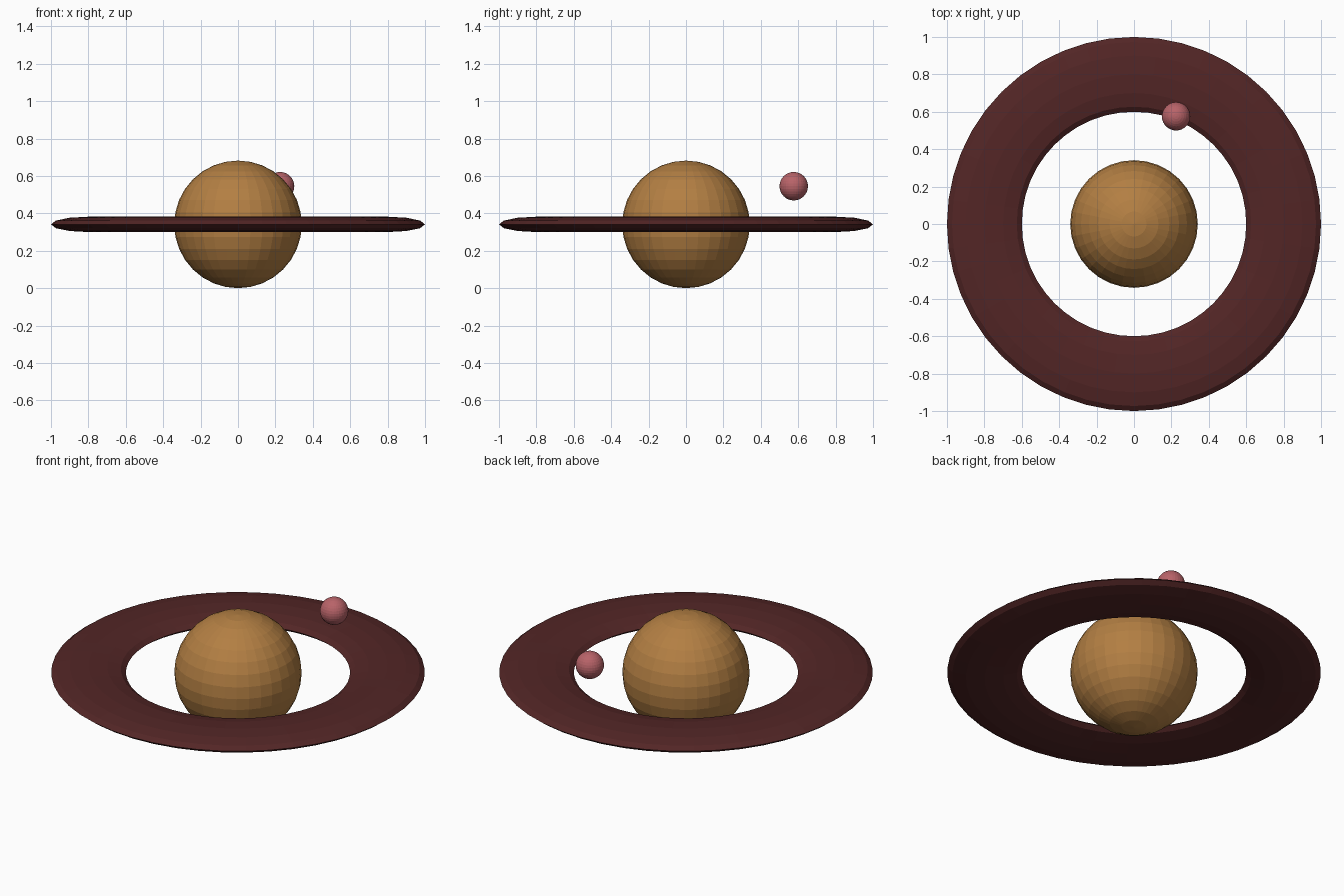
import bpy, bmesh
from math import cos, sin, tau

if "Cube" in bpy.data.objects:
    bpy.data.objects.remove(bpy.data.objects["Cube"])


def material(name, rgb):
    m = bpy.data.materials.new(name)
    m.diffuse_color = (*rgb, 1.0)
    m.use_nodes = True
    m.node_tree.nodes["Principled BSDF"].inputs["Base Color"].default_value = m.diffuse_color
    return m


def add_object(name, bm, mat, location):
    bmesh.ops.recalc_face_normals(bm, faces=bm.faces)
    mesh = bpy.data.meshes.new(name)
    bm.to_mesh(mesh)
    bm.free()
    mesh.materials.append(mat)
    obj = bpy.data.objects.new(name, mesh)
    obj.location = location
    bpy.context.collection.objects.link(obj)
    return obj


def add_ball(name, radius, location, mat):
    bm = bmesh.new()
    bmesh.ops.create_uvsphere(bm, u_segments=32, v_segments=16, radius=radius)
    return add_object(name, bm, mat, location)


def add_ring(name, major, half_width, half_height, location, mat, around=48, sides=12):
    # flattened torus: an oval section carried round the z axis
    bm = bmesh.new()
    loops = []
    for i in range(around):
        a = tau * i / around
        loop = []
        for j in range(sides):
            b = tau * j / sides
            r = major + half_width * cos(b)
            loop.append(bm.verts.new((r * cos(a), r * sin(a), half_height * sin(b))))
        loops.append(loop)
    for i in range(around):
        p, q = loops[i], loops[(i + 1) % around]
        for j in range(sides):
            k = (j + 1) % sides
            bm.faces.new((p[j], q[j], q[k], p[k]))
    return add_object(name, bm, mat, location)


ochre = material("ochre", (0.45, 0.212, 0.056))
maroon = material("dark maroon", (0.086, 0.019, 0.019))
rose = material("dusty rose", (0.48, 0.125, 0.14))

CENTRE_Z = 0.341

# central globe, its wide flat ring, and a small moon behind
add_ball("planet", 0.341, (0, 0, CENTRE_Z), ochre)
add_ring("planet_ring", 0.8, 0.2, 0.041, (0, 0, CENTRE_Z), maroon)
add_ball("moon", 0.076, (0.225, 0.576, 0.545), rose)
